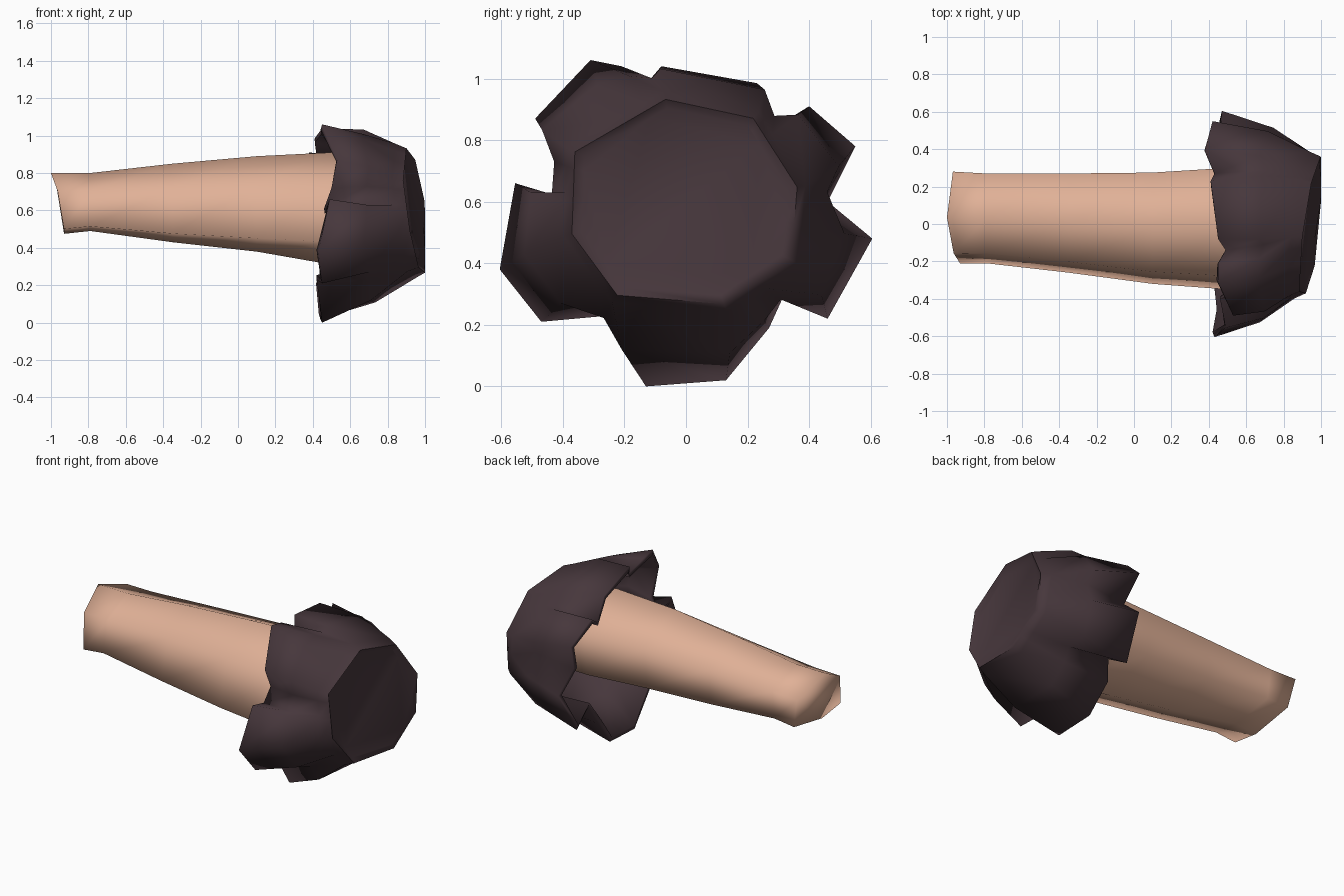
import bpy, bmesh, math
from mathutils import Vector

cube = bpy.data.objects.get("Cube")
if cube:
    bpy.data.objects.remove(cube)


def material(name, rgb):
    m = bpy.data.materials.new(name)
    m.use_nodes = True
    m.diffuse_color = (*rgb, 1)
    m.node_tree.nodes["Principled BSDF"].inputs["Base Color"].default_value = (*rgb, 1)
    return m


def loft(name, rings, mat, close_start, angle):
    """Bridge equal-length rings of points and close the last one."""
    bm = bmesh.new()
    loops = [[bm.verts.new(p) for p in ring] for ring in rings]
    count = len(loops[0])
    for a, b in zip(loops, loops[1:]):
        for i in range(count):
            j = (i + 1) % count
            bm.faces.new((a[i], a[j], b[j], b[i]))
    bm.faces.new(loops[-1])
    if close_start:
        bm.faces.new(loops[0])
    bmesh.ops.remove_doubles(bm, verts=bm.verts, dist=0.001)
    bmesh.ops.recalc_face_normals(bm, faces=bm.faces)
    mesh = bpy.data.meshes.new(name)
    bm.to_mesh(mesh)
    bm.free()
    mesh.materials.append(mat)
    ob = bpy.data.objects.new(name, mesh)
    bpy.context.collection.objects.link(ob)
    bpy.ops.object.select_all(action="DESELECT")
    ob.select_set(True)
    bpy.context.view_layer.objects.active = ob
    bpy.ops.object.shade_smooth_by_angle(angle=math.radians(angle))
    return ob


stem_mat = material("pale tan", (0.75, 0.44, 0.31))
cap_mat = material("dark plum brown", (0.062, 0.038, 0.045))

# Stem: lopsided six-sided tube; x, y range, z range, lower corner height
sections = [(-0.93, -0.21, 0.28, 0.475, 0.80, 0.08), (-0.79, -0.21, 0.27, 0.49, 0.80, 0.08),
            (-0.35, -0.26, 0.27, 0.43, 0.85, 0.11), (0.10, -0.32, 0.275, 0.38, 0.89, 0.14),
            (0.50, -0.35, 0.30, 0.31, 0.91, 0.20), (0.80, -0.33, 0.30, 0.33, 0.88, 0.20)]
rings = []
for k, (x, y0, y1, z0, z1, low) in enumerate(sections):
    profile = [(0, 1), (1, 0.74), (0.9, low + 0.08), (-0.25, 0), (-1, low), (-0.78, 0.70)]
    slant = -0.07 if k == 0 else 0
    rings.append([(x + slant * v ** 2, (y0 + y1) / 2 + (y1 - y0) / 2 * u, z0 + (z1 - z0) * v)
                  for u, v in profile])
loft("stem", rings, stem_mat, True, 120)

# Cap crown: tilted octagon (y, z)
octagon = [(-0.38, 0.77), (-0.07, 0.95), (0.23, 0.885), (0.38, 0.65),
           (0.36, 0.40), (0.13, 0.25), (-0.235, 0.28), (-0.39, 0.49)]
center = Vector((0, 0, 0.6))


def crown(t, scale, lift):
    """Point at position t around the tilted octagon."""
    i = int(t) % 8
    a, b = Vector(octagon[i]), Vector(octagon[(i + 1) % 8])
    y, z = a.lerp(b, t - int(t))
    x = 0.915 + 0.13 * y - 0.13 * (z - 0.6) + lift
    return Vector((min(x, 1.0), y * scale, 0.6 + (z - 0.6) * scale))


# Ragged rim of six lobes: x, y, z, matching position on the octagon
rim = [(0.53, -0.49, 0.87, 0), (0.45, -0.31, 1.06, 0.5), (0.45, -0.21, 1.04, 0.8),
       (0.49, -0.14, 0.97, 1),
       (0.45, -0.08, 1.04, 1), (0.41, 0.23, 0.985, 2),
       (0.43, 0.27, 0.83, 2.1),
       (0.38, 0.40, 0.91, 2.3), (0.42, 0.55, 0.78, 3),
       (0.46, 0.46, 0.60, 3),
       (0.47, 0.605, 0.48, 3.5), (0.44, 0.46, 0.22, 4),
       (0.46, 0.32, 0.30, 4.5),
       (0.42, 0.27, 0.19, 4.7), (0.44, 0.13, 0.02, 5), (0.45, -0.13, 0.0, 6),
       (0.42, -0.25, 0.23, 6),
       (0.45, -0.47, 0.21, 6.4), (0.43, -0.605, 0.38, 7), (0.49, -0.555, 0.66, 7.4),
       (0.46, -0.40, 0.61, 7.5), (0.50, -0.39, 0.72, 7.8)]
edge, shoulder, outer, lip, dish = [], [], [], [], []
for x, y, z, t in rim:
    p, c = Vector((x, y, z)), crown(t, 1.02, -0.02)
    m = p.lerp(c, 0.57)
    out = (m - center) * Vector((0, 1, 1))
    edge.append(p)
    shoulder.append(m + out.normalized() * 0.04)
    outer.append(c)
    lip.append(crown(t, 0.95, 0.04))
    dish.append(crown(t, 0.87, 0.02))
cap = loft("cap", [edge, shoulder, outer, lip, dish], cap_mat, False, 70)
shell = cap.modifiers.new("shell", "SOLIDIFY")
shell.thickness = 0.03
shell.offset = -1
